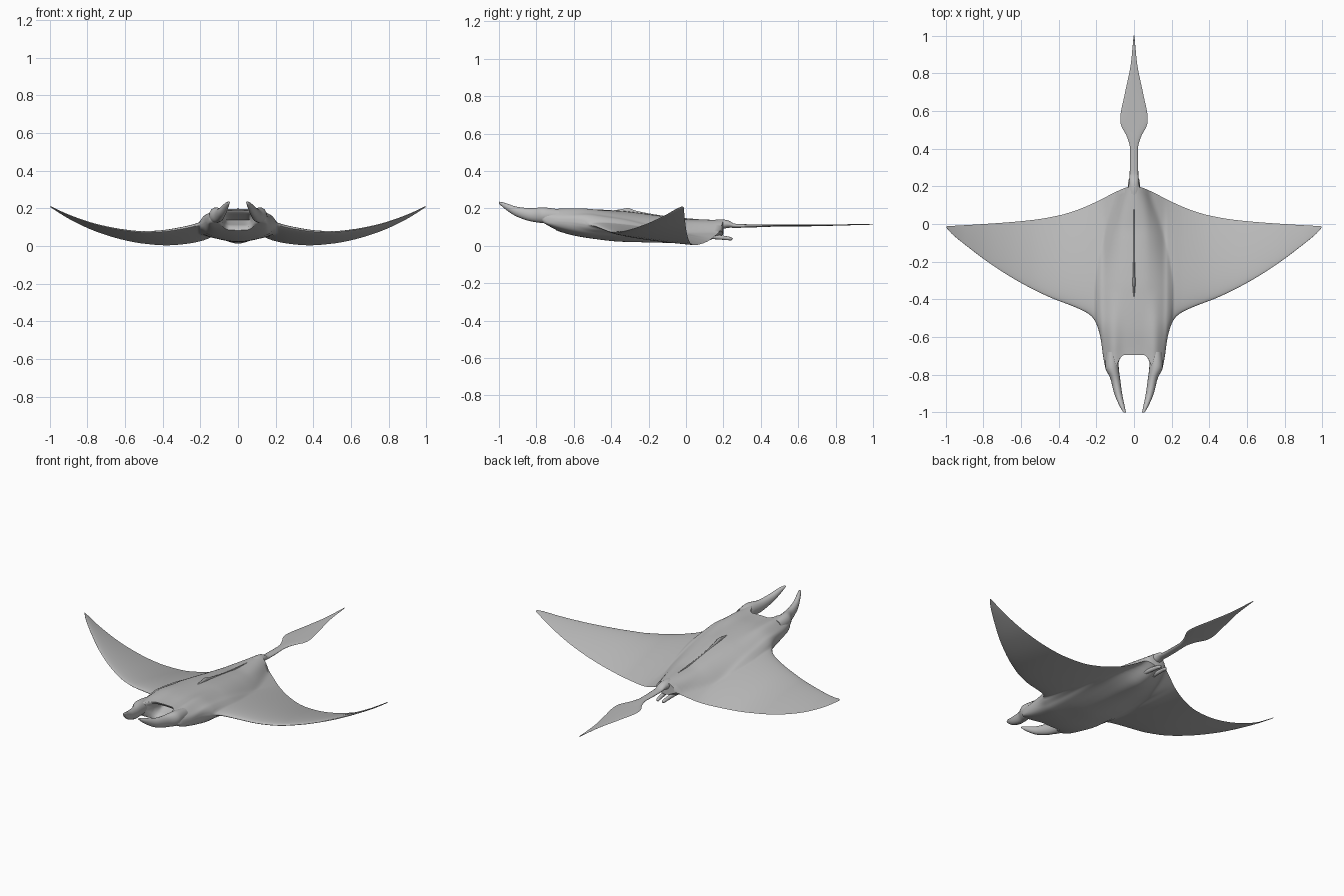
import bpy, bmesh, math

if "Cube" in bpy.data.objects:
    bpy.data.objects.remove(bpy.data.objects["Cube"])

grey = bpy.data.materials.new("soft_grey")
grey.diffuse_color = (0.5, 0.5, 0.5, 1)
grey.use_nodes = True
grey.node_tree.nodes["Principled BSDF"].inputs["Base Color"].default_value = grey.diffuse_color


def curve(keys):
    """Smooth curve through (position, value) keys, without overshoot."""
    def f(p):
        if p <= keys[0][0]:
            return keys[0][1]
        if p >= keys[-1][0]:
            return keys[-1][1]
        d = [(b[1] - a[1]) / (b[0] - a[0]) for a, b in zip(keys, keys[1:])]
        m = [d[0]] + [2 * a * b / (a + b) if a * b > 0 else 0 for a, b in zip(d, d[1:])] + [d[-1]]
        for i in range(len(d)):
            a, b = keys[i], keys[i + 1]
            if p <= b[0]:
                h = b[0] - a[0]
                t = (p - a[0]) / h
                return ((2*t**3 - 3*t*t + 1) * a[1] + (t**3 - 2*t*t + t) * h * m[i]
                        + (3*t*t - 2*t**3) * b[1] + (t**3 - t*t) * h * m[i + 1])
    return f


def finish(name, bm, angle=50):
    bmesh.ops.remove_doubles(bm, verts=bm.verts, dist=0.0004)
    bmesh.ops.dissolve_degenerate(bm, dist=0.0002, edges=bm.edges)
    bmesh.ops.recalc_face_normals(bm, faces=bm.faces)
    me = bpy.data.meshes.new(name)
    bm.to_mesh(me)
    bm.free()
    me.materials.append(grey)
    ob = bpy.data.objects.new(name, me)
    bpy.context.collection.objects.link(ob)
    bpy.ops.object.select_all(action='DESELECT')
    ob.select_set(True)
    bpy.context.view_layer.objects.active = ob
    bpy.ops.object.shade_smooth_by_angle(angle=math.radians(angle))
    return ob


def loft(name, keys, side=1, steps=28, sides=16):
    """Elliptical tube along y; keys are (y, x, z, half width, half height)."""
    fs = [curve([(k[0], k[i]) for k in keys]) for i in range(1, 5)]
    bm = bmesh.new()
    rings = []
    for j in range(steps + 1):
        y = keys[0][0] + (keys[-1][0] - keys[0][0]) * j / steps
        cx, cz, rx, rz = (f(y) for f in fs)
        rings.append([bm.verts.new((side * (cx + rx * math.cos(a)), y, cz + rz * math.sin(a)))
                      for a in (2 * math.pi * i / sides for i in range(sides))])
    for r, q in zip(rings, rings[1:]):
        for i in range(sides):
            bm.faces.new((r[i], r[i - 1], q[i - 1], q[i]))
    bm.faces.new(rings[0])
    bm.faces.new(rings[-1])
    return finish(name, bm)


# Outline of body and wings by distance from the centre line
front_edge = curve([(0, -.695), (.05, -.695), (.075, -.715), (.095, -.755), (.125, -.77), (.15, -.755),
                    (.164, -.7), (.178, -.6), (.195, -.54), (.22, -.497), (.25, -.472), (.3, -.447),
                    (.45, -.388), (.6, -.313), (.75, -.22), (.9, -.108), (.97, -.05), (.995, -.022)])
rear_edge = curve([(0, .2), (.03, .197), (.08, .178), (.2, .118), (.3, .075), (.4, .045), (.55, .02),
                   (.75, .003), (.995, -.012)])
front_z = curve([(0, .13), (.165, .13), (.2, .115), (.25, .1), (.3, .09), (.42, .074), (.5, .072),
                 (.6, .082), (.75, .113), (.9, .165), (.995, .21)])
rear_z = curve([(0, .1), (.05, .09), (.1, .065), (.2, .025), (.3, .008), (.38, .003), (.5, .012),
                (.6, .03), (.75, .075), (.9, .145), (.995, .205)])
thick = curve([(0, .04), (.25, .032), (.5, .02), (.8, .01), (.995, .003)])
# Body profile along its length
back_z = curve([(-.77, .192), (-.7, .19), (-.55, .196), (-.35, .187), (-.25, .176), (-.1, .155),
                (0, .142), (.2, .138)])
belly_z = curve([(-.77, .125), (-.7, .085), (-.6, .055), (-.5, .038), (-.35, .022), (-.15, .017),
                 (.03, .012), (.1, .022), (.2, .06)])
half_w = curve([(-.77, .163), (-.7, .166), (-.6, .179), (-.5, .205), (-.35, .21), (-.1, .17), (.2, .07)])
power = curve([(-.77, .5), (-.6, .5), (-.4, .9), (-.1, 1.3), (.2, 1.3)])


def surface(x, s):
    """Position along the chord, upper height and lower height."""
    a, b = front_edge(x), rear_edge(x)
    y = a + (b - a) * s
    mid = front_z(x) + (rear_z(x) - front_z(x)) * s
    puff = thick(x) * 2.2 * math.sqrt(s) * (1 - s)
    g = max(0, 1 - (x / half_w(y)) ** 2) ** power(y)
    lobe = .024 * math.exp(-((x - .115) / .04) ** 2) * max(0, min(1, (-.35 - y) / .3))
    top = (mid + puff) * (1 - g) + (back_z(y) + lobe) * g
    low = (mid - puff * .6) * (1 - g) + belly_z(y) * g
    return y, top, max(low, .002)


# Body and wings: upper skin, lower skin, rear rim and recessed mouth
half = [i * .0095 for i in range(13)] + [.123 + i * .0055 for i in range(24)]
half += [.26 + .735 * math.sin(i / 30 * math.pi / 2) for i in range(31)]
xs = [-x for x in reversed(half[1:])] + half
N = 44
chord = [(j / N) ** 1.35 for j in range(N + 1)]
mouth = [(.12, .006), (.2, .04), (.5, .13), (.72, .05), (.82, .008)]
bm = bmesh.new()
cols = []
for x in xs:
    ax = abs(x)
    pts = [surface(ax, s) for s in chord]
    y0, t0, l0 = pts[0]
    open_ = max(0, 1 - (ax / .085) ** 4)
    loop = [(y, t) for y, t, l in reversed(pts)]
    loop += [(y0 + d * open_ - .012 * (1 - open_) * min(1, (t0 - l0) / .05) * math.sin(math.pi * h),
              t0 + (l0 - t0) * h) for h, d in mouth]
    loop += [(y, l) for y, t, l in pts]
    cols.append([bm.verts.new((x, y, z)) for y, z in loop])
for c, d in zip(cols, cols[1:]):
    for i in range(len(c)):
        bm.faces.new((c[i - 1], c[i], d[i], d[i - 1]))
bm.faces.new(cols[0])
bm.faces.new(cols[-1])
finish("body_and_wings", bm, 60)

# Horn-like head fins and rear claspers on both sides
for side, tag in ((1, "right"), (-1, "left")):
    loft(tag + "_head_fin", [(-1, .05, .231, .007, .005), (-.97, .062, .214, .013, .016),
                             (-.9, .084, .181, .021, .027), (-.82, .1, .165, .026, .036),
                             (-.76, .117, .163, .036, .042), (-.68, .12, .155, .03, .04)], side)
    loft(tag + "_clasper", [(.1, .03, .05, .012, .012), (.17, .024, .046, .011, .012),
                            (.225, .02, .04, .01, .01), (.245, .018, .037, .008, .008),
                            (.25, .018, .037, .002, .002)], side, 16, 12)

# Tail root and flat leaf-shaped tail
loft("tail", [(.12, 0, .105, .035, .03), (.19, 0, .115, .03, .026), (.225, 0, .116, .026, .02),
              (.26, 0, .107, .023, .011), (.33, 0, .106, .022, .009), (.4, 0, .107, .021, .007),
              (.46, 0, .108, .036, .006), (.53, 0, .108, .07, .005), (.555, 0, .108, .073, .005),
              (.7, 0, .109, .047, .004), (.85, 0, .112, .017, .003), (1, 0, .115, .002, .002)], 1, 60)

# Small back fin with trailing ridge
loft("back_fin", [(-.42, 0, .18, .002, .004), (-.34, 0, .185, .006, .012), (-.31, 0, .186, .008, .016),
                  (-.27, 0, .176, .006, .012), (-.1, 0, .15, .004, .008), (.1, 0, .135, .002, .004)], 1, 32, 12)
